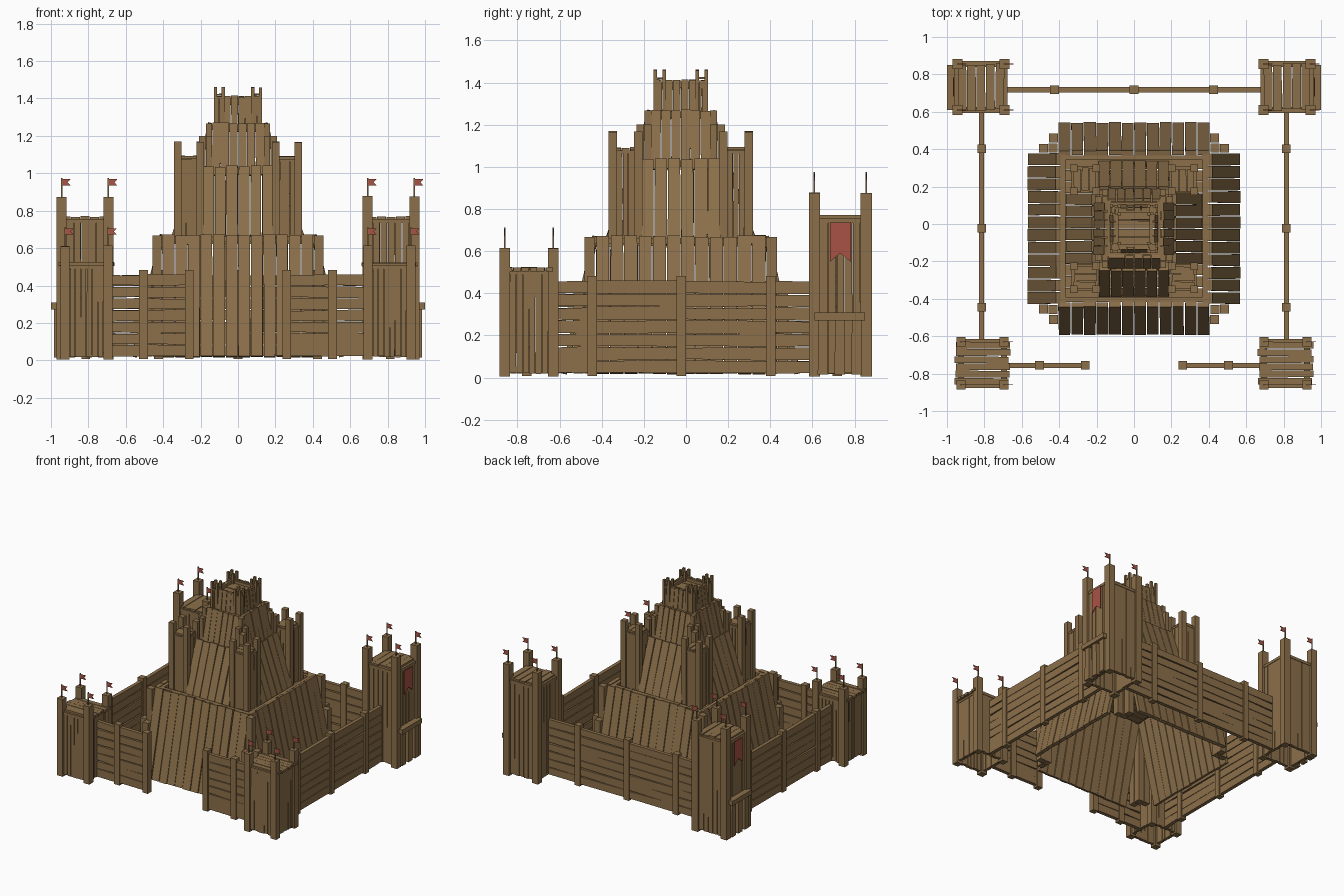
import bpy, bmesh, random
from mathutils import Vector as V

if "Cube" in bpy.data.objects:
    bpy.data.objects.remove(bpy.data.objects["Cube"])

random.seed(4)
CY = -0.025  # centre of the stepped keep


def material(name, col):
    m = bpy.data.materials.new(name)
    m.diffuse_color = (*col, 1)
    m.use_nodes = True
    m.node_tree.nodes["Principled BSDF"].inputs["Base Color"].default_value = m.diffuse_color
    return m


WOOD = material("wood", (0.26, 0.16, 0.068))
RED = material("red_cloth", (0.40, 0.085, 0.06))


def j(a):
    return random.uniform(-a, a)


def beam(bm, p0, p1, side, w0, w1, t):
    """Plank from p0 to p1, width along side, thickness t across both."""
    p0, p1, side = V(p0), V(p1), V(side).normalized()
    n = (p1 - p0).cross(side).normalized() * t / 2
    ends = []
    for p, w in ((p0, w0), (p1, w1)):
        s = side * w / 2
        ends.append([bm.verts.new(q) for q in (p - s - n, p + s - n, p + s + n, p - s + n)])
    a, b = ends
    bm.faces.new(a[::-1])
    bm.faces.new(b)
    for i in range(4):
        k = (i + 1) % 4
        bm.faces.new((a[i], a[k], b[k], b[i]))


def post(bm, x, y, z0, z1, w):
    beam(bm, (x, y, z0), (x, y, z1), (1, 0, 0), w, w, w)


def finish(bm, name, mat=WOOD):
    bmesh.ops.recalc_face_normals(bm, faces=bm.faces)
    me = bpy.data.meshes.new(name)
    bm.to_mesh(me)
    bm.free()
    me.materials.append(mat)
    ob = bpy.data.objects.new(name, me)
    bpy.context.collection.objects.link(ob)
    return ob


def cloth(bm, pts, thick):
    """Flat outline given thickness along the vector thick."""
    f = bm.faces.new([bm.verts.new(p) for p in pts])
    r = bmesh.ops.extrude_face_region(bm, geom=[f])
    bmesh.ops.translate(bm, vec=V(thick), verts=[v for v in r["geom"] if isinstance(v, bmesh.types.BMVert)])


def plank_row(bm, a, b, n, z0, z1, t=0.02):
    """Upright planks side by side from plan point a to b."""
    a, b = V((*a, 0)), V((*b, 0))
    d = (b - a) / n
    w = d.length
    for i in range(n):
        c = a + d * (i + 0.5)
        off = d.normalized() * j(w * 0.04)
        beam(bm, c + V((0, 0, z0 + j(0.004))), c + off + V((0, 0, z1 + j(0.006))), d,
             w * random.uniform(0.86, 1), w * random.uniform(0.86, 1), t)


def deck(bm, cx, cy, hx, hy, z, n, along_y, t=0.02):
    """Flat floor made of n boards."""
    for i in range(n):
        f = (i + 0.5) / n * 2 - 1
        zz, e = z + j(0.003), j(0.006)
        if along_y:
            w = 2 * hx / n * 0.95
            x = cx + f * hx
            beam(bm, (x, cy - hy + e, zz), (x + e / 3, cy + hy + e, zz), (1, 0, 0), w, w * 0.95, t)
        else:
            w = 2 * hy / n * 0.95
            y = cy + f * hy
            beam(bm, (cx - hx + e, y, zz), (cx + hx + e, y + e / 3, zz), (0, 1, 0), w, w * 0.95, t)


def tower(name, cx, cy, hx, hy, z0, zd, zp, pw, n, along_y, over=0.0, t=0.02):
    """Square tower: corner posts, plank sides, rails and a deck."""
    bm = bmesh.new()
    for sx in (-1, 1):
        for sy in (-1, 1):
            post(bm, cx + sx * hx, cy + sy * hy, z0, zp + j(0.003), pw)
    gx, gy = hx - pw / 2, hy - pw / 2
    for s in (-1, 1):
        plank_row(bm, (cx - gx, cy + s * hy), (cx + gx, cy + s * hy), n, z0 + 0.015, zd - 0.015, t)
        plank_row(bm, (cx + s * hx, cy - gy), (cx + s * hx, cy + gy), n, z0 + 0.015, zd - 0.015, t)
        r = t * 0.9
        beam(bm, (cx - hx, cy + s * hy, zd - 0.02), (cx + hx, cy + s * hy, zd - 0.02), (0, 0, 1), r, r, t * 1.3)
        beam(bm, (cx + s * hx, cy - hy, zd - 0.02), (cx + s * hx, cy + hy, zd - 0.02), (0, 0, 1), r, r, t * 1.3)
    deck(bm, cx, cy, hx + over, hy + (over if along_y else 0), zd - 0.005, n, along_y, t * 0.8)
    return finish(bm, name)


def flags(name, cx, cy, hx, hy, z):
    """Pole and swallow-tailed pennant on each corner post."""
    poles, pen = bmesh.new(), bmesh.new()
    for sx in (-1, 1):
        for sy in (-1, 1):
            x, y = cx + sx * hx, cy + sy * hy
            post(poles, x, y, z - 0.01, z + 0.1, 0.007)
            cloth(pen, [(x, y - 0.002, z + 0.06), (x + 0.048, y - 0.002, z + 0.06), (x + 0.032, y - 0.002, z + 0.077),
                        (x + 0.048, y - 0.002, z + 0.094), (x, y - 0.002, z + 0.094)], (0, 0.004, 0))
    finish(poles, name + "_poles")
    finish(pen, name + "_pennants", RED)


# Four corner towers of the yard, back pair taller
for s, side in ((-1, "left"), (1, "right")):
    tower(f"back_tower_{side}", s * 0.818, 0.732, 0.125, 0.123, 0.005, 0.765, 0.875, 0.053, 5, True, 0.0, 0.024)
    flags(f"back_tower_{side}", s * 0.818, 0.732, 0.125, 0.123, 0.875)
    tower(f"front_tower_{side}", s * 0.81, -0.745, 0.115, 0.115, 0.005, 0.52, 0.612, 0.05, 6, False, 0.03, 0.024)
    flags(f"front_tower_{side}", s * 0.81, -0.745, 0.115, 0.115, 0.612)

    # Outer ledge on its struts
    bm = bmesh.new()
    beam(bm, (s * 0.97, 0.61, 0.29), (s * 0.97, 0.85, 0.29), (0, 0, 1), 0.036, 0.036, 0.06)
    for y in (0.65, 0.73, 0.81):
        beam(bm, (s * 0.972, y, 0.015), (s * 0.972, y, 0.28), (0, 1, 0), 0.05, 0.046, 0.025)
    finish(bm, f"ledge_{side}")

    # Hanging banner
    bm = bmesh.new()
    x = s * 0.962
    cloth(bm, [(x, 0.683, 0.735), (x, 0.782, 0.735), (x, 0.782, 0.55), (x, 0.7325, 0.59), (x, 0.683, 0.55)],
          (s * 0.005, 0, 0))
    finish(bm, f"banner_{side}", RED)


def wall(name, a, b, posts):
    """Horizontal planked wall from a to b; posts are plan points between."""
    bm = bmesh.new()
    stops = [V((*p, 0)) for p in [a] + posts + [b]]
    for p, q in zip(stops, stops[1:]):
        if (q - p).length < 0.03:
            continue
        n = 7
        h = 0.44 / n
        for i in range(n):
            z = 0.02 + h * (i + 0.5)
            beam(bm, p + V((0, 0, z + j(0.003))), q + V((0, 0, z + j(0.003))), (0, 0, 1),
                 h * random.uniform(0.82, 1.02), h * random.uniform(0.82, 1.02), 0.028)
    for p in posts:
        post(bm, p[0], p[1], 0.008, 0.482, 0.046)
    finish(bm, name)


# Yard walls, with a gate gap at the front
wall("back_wall", (-0.68, 0.718), (0.68, 0.718), [(-0.425, 0.718), (0, 0.718), (0.425, 0.718)])
for s, side in ((-1, "left"), (1, "right")):
    wall(f"side_wall_{side}", (s * 0.815, -0.62), (s * 0.815, 0.60),
         [(s * 0.815, -0.445), (s * 0.815, -0.022), (s * 0.815, 0.402)])
    wall(f"front_wall_{side}", (s * 0.69, -0.756), (s * 0.26, -0.756), [(s * 0.505, -0.756), (s * 0.26, -0.756)])


def tier(name, hb, ht, z0, z1, half, n, t, corner_posts=()):
    """Sloping plank sides of one keep step, with optional corner posts."""
    bm = bmesh.new()
    w = 2 * half / n
    for ax in (0, 1):
        for s in (-1, 1):
            for i in range(n):
                u = -half + w * (i + 0.5)
                e = j(w * 0.03)
                out0, out1 = s * (hb + j(0.002)), s * (ht + j(0.002))
                p0, p1 = (u, out0), (u + e, out1)
                if ax:
                    p0, p1 = p0[::-1], p1[::-1]
                side = (0, 1, 0) if ax else (1, 0, 0)
                beam(bm, (p0[0], p0[1] + CY, z0 + j(0.003)), (p1[0], p1[1] + CY, z1 + j(0.005)), side,
                     w * random.uniform(0.88, 0.98), w * random.uniform(0.86, 0.98), t)
            # flat rim board behind the plank tops
            a, b = (-ht, s * (ht - t)), (ht, s * (ht - t))
            if ax:
                a, b = a[::-1], b[::-1]
            beam(bm, (a[0], a[1] + CY, z1 - 0.02), (b[0], b[1] + CY, z1 - 0.02), (0, 0, 1), 0.03, 0.03, t)
    for x, y, zb, zt, pw in corner_posts:
        for sx in (-1, 1):
            for sy in (-1, 1):
                post(bm, sx * x, sy * y + CY, zb, zt, pw)
    finish(bm, name)
    bm = bmesh.new()
    deck(bm, 0, CY, ht - t, ht - t, z1 - 0.035, n, False, 0.015)
    finish(bm, name + "_deck")


def turrets(name, c, h, z0, zd, zp, pw, n, t):
    for sx in (-1, 1):
        for sy in (-1, 1):
            tower(f"{name}_{'left' if sx < 0 else 'right'}_{'front' if sy < 0 else 'back'}",
                  sx * c, sy * c + CY, h, h, z0, zd, zp, pw, n, sy > 0, 0.0, t)


# Stepped keep, bottom to top
tier("keep_base", 0.555, 0.405, 0.02, 0.668, 0.405, 12, 0.026,
     [(0.432, 0.432, 0.02, 0.668, 0.048), (0.485, 0.43, 0.02, 0.42, 0.048), (0.43, 0.485, 0.02, 0.42, 0.048)])
tier("keep_second", 0.355, 0.215, 0.63, 1.035, 0.19, 6, 0.022)
turrets("second_turret", 0.262, 0.061, 0.63, 1.09, 1.167, 0.04, 3, 0.017)
tier("keep_third", 0.215, 0.15, 0.99, 1.267, 0.14, 6, 0.018,
     [(0.155, 0.155, 0.99, 1.267, 0.034), (0.192, 0.155, 0.99, 1.2, 0.034), (0.155, 0.192, 0.99, 1.2, 0.034)])
tier("keep_top", 0.125, 0.105, 1.23, 1.41, 0.075, 4, 0.014)
turrets("top_turret", 0.1, 0.021, 1.23, 1.425, 1.46, 0.017, 2, 0.01)
